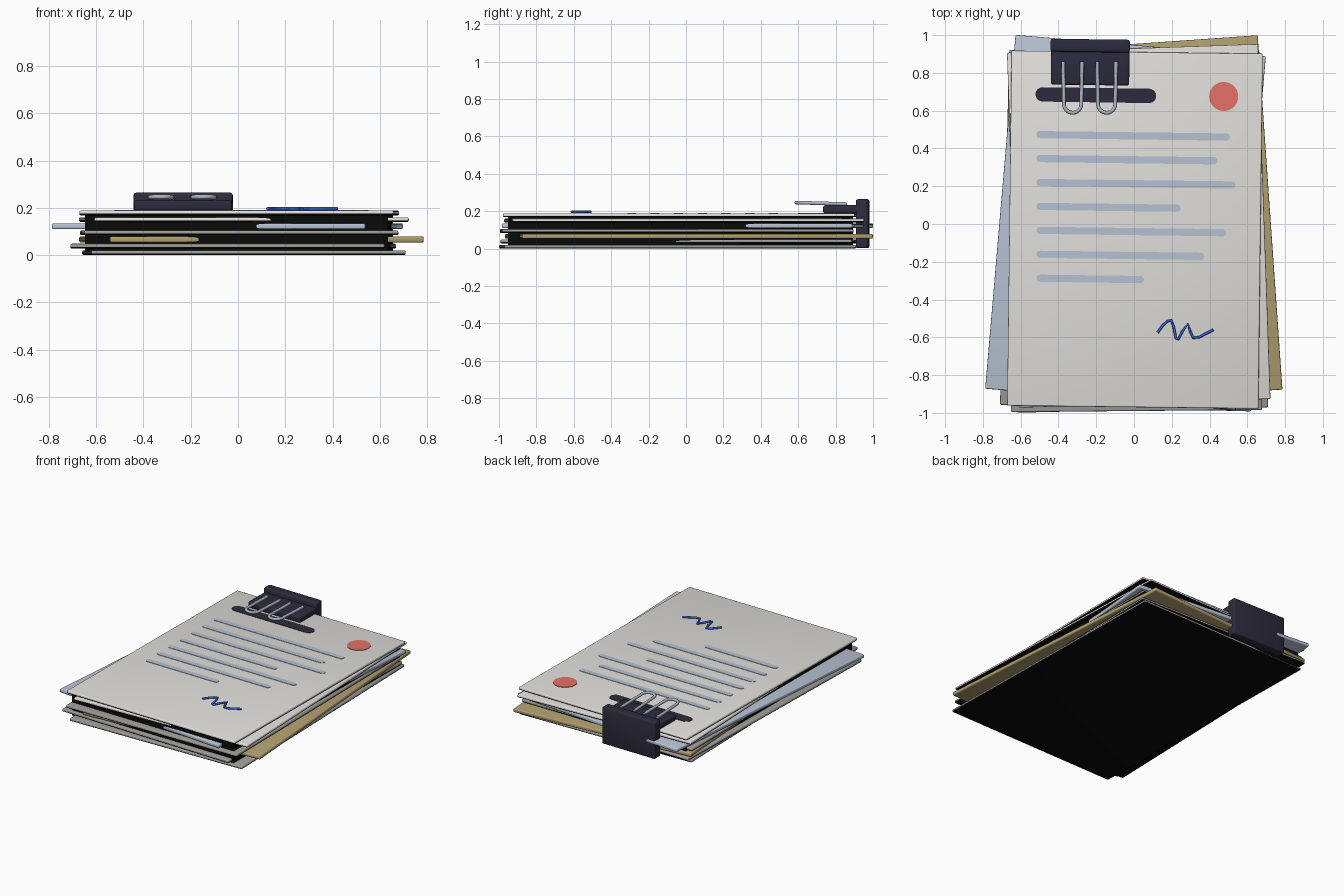
import bpy, bmesh, math
from mathutils import Matrix

cube = bpy.data.objects.get("Cube")
if cube:
    bpy.data.objects.remove(cube, do_unlink=True)


def material(name, rgb):
    m = bpy.data.materials.new(name)
    m.use_nodes = True
    color = (*rgb, 1)
    m.diffuse_color = color
    m.node_tree.nodes["Principled BSDF"].inputs["Base Color"].default_value = color
    return m


PAPER = material("warm white paper", (0.75, 0.74, 0.71))
GREY = material("grey paper", (0.34, 0.335, 0.31))
BLUE = material("pale blue", (0.47, 0.54, 0.65))
MANILA = material("manila", (0.44, 0.35, 0.16))
DARK = material("dark navy", (0.026, 0.024, 0.045))
METAL = material("wire steel", (0.41, 0.47, 0.54))
RED = material("seal red", (0.77, 0.17, 0.136))
INK = material("ink blue", (0.035, 0.12, 0.65))
BLACK = material("backing black", (0.003, 0.003, 0.003))

SHEET_W, SHEET_L, SHEET_T = 1.33, 1.88, 0.02
PAGE_TOP = 0.188
TILT = math.radians(-0.7)


def finish(bm, name, mat):
    bmesh.ops.recalc_face_normals(bm, faces=bm.faces)
    mesh = bpy.data.meshes.new(name)
    bm.to_mesh(mesh)
    bm.free()
    mesh.materials.append(mat)
    obj = bpy.data.objects.new(name, mesh)
    bpy.context.collection.objects.link(obj)
    return obj


def smooth(obj):
    bpy.ops.object.select_all(action='DESELECT')
    bpy.context.view_layer.objects.active = obj
    obj.select_set(True)
    bpy.ops.object.shade_smooth_by_angle(angle=math.radians(40))


def box(name, center, size, mat, bevel=0.0, turn=0.0):
    bm = bmesh.new()
    bmesh.ops.create_cube(bm, size=1, matrix=Matrix.Diagonal((*size, 1)))
    if bevel:
        bmesh.ops.bevel(bm, geom=bm.edges[:], offset=bevel, segments=3,
                        profile=0.5, affect='EDGES')
    obj = finish(bm, name, mat)
    obj.location = center
    obj.rotation_euler.z = turn
    if bevel:
        smooth(obj)
    return obj


def plate(name, outline, mat):
    """Thin flat print lying on the top page, extruded from a 2D outline."""
    bm = bmesh.new()
    face = bm.faces.new([bm.verts.new((x, y, PAGE_TOP - 0.002)) for x, y in outline])
    grown = bmesh.ops.extrude_face_region(bm, geom=[face])["geom"]
    verts = [g for g in grown if isinstance(g, bmesh.types.BMVert)]
    bmesh.ops.translate(bm, verts=verts, vec=(0, 0, 0.005))
    return finish(bm, name, mat)


def arc(center, radius, start, end, steps):
    angles = [start + (end - start) * i / steps for i in range(steps + 1)]
    return [(center[0] + radius * math.cos(a), center[1] + radius * math.sin(a)) for a in angles]


def stripe(name, x0, x1, y, width, mat):
    """Round-ended printed bar, tilted with the top page."""
    r, q = width / 2, math.pi / 2
    end = (x1 - r, y + (x1 - x0) * math.tan(TILT))
    outline = arc((x0 + r, y), r, q + TILT, 3 * q + TILT, 8)
    outline += arc(end, r, -q + TILT, q + TILT, 8)
    return plate(name, outline, mat)


def wire(name, points, radius, mat):
    curve = bpy.data.curves.new(name, 'CURVE')
    curve.dimensions = '3D'
    curve.bevel_depth = radius
    curve.bevel_resolution = 3
    curve.use_fill_caps = True
    spline = curve.splines.new('POLY')
    spline.points.add(len(points) - 1)
    for sp, p in zip(spline.points, points):
        sp.co = (*p, 1)
    spline.use_smooth = True
    curve.materials.append(mat)
    obj = bpy.data.objects.new(name, curve)
    bpy.context.collection.objects.link(obj)
    return obj


# Fanned stack of sheets, bottom to top: name, x, y, turn in degrees, colour
stack = [
    ("bottom_sheet", 0.025, -0.045, 1.2, GREY),
    ("second_sheet", -0.02, -0.035, -1.5, GREY),
    ("manila_folder", 0.057, 0.015, 4.0, MANILA),
    ("middle_sheet", 0.005, -0.05, 0.5, GREY),
    ("blue_sheet", -0.045, 0.008, -4.9, BLUE),
    ("upper_sheet", 0.025, -0.01, 2.0, PAPER),
    ("top_sheet", 0.005, -0.03, -0.7, PAPER),
]
pitch = (PAGE_TOP - SHEET_T) / (len(stack) - 1)
for i, (name, x, y, turn, mat) in enumerate(stack):
    colored = mat in (MANILA, BLUE)
    sheet = box(name, (x, y, SHEET_T / 2 + i * pitch),
                (SHEET_W, SHEET_L, 0.025 if colored else SHEET_T),
                mat, 0.007, math.radians(turn))
    if not colored:
        # Black undersides, including the lower rounded edge
        sheet.data.materials.append(BLACK)
        for p in sheet.data.polygons:
            if p.normal.z < -0.1:
                p.material_index = 1

# Dark core filling the gaps between the sheets
box("stack_core", (0.005, -0.03, PAGE_TOP / 2), (1.28, 1.83, PAGE_TOP - 0.02), BLACK, 0, TILT)

# Printed heading and text lines
stripe("heading_bar", -0.522, 0.118, 0.686, 0.076, DARK)
for i, end in enumerate((0.508, 0.443, 0.538, 0.248, 0.488, 0.373, 0.053)):
    stripe("text_line_%d" % (i + 1), -0.517, end, 0.473 - i * 0.1267, 0.038, BLUE)

# Round red seal
plate("seal", arc((0.475, 0.675), 0.077, 0, 2 * math.pi, 40)[:-1], RED)

# Handwritten signature
ink = [(0.125, -0.575), (0.15, -0.54), (0.175, -0.515), (0.197, -0.51), (0.21, -0.545),
       (0.222, -0.605), (0.235, -0.61), (0.255, -0.57), (0.285, -0.53), (0.298, -0.57),
       (0.313, -0.602), (0.345, -0.6), (0.38, -0.58), (0.42, -0.56)]
wire("signature", [(x, y, PAGE_TOP + 0.008) for x, y in ink], 0.007, INK)

# Binder clip: spine behind the stack and jaw on top of it
clip_x = -0.232
box("clip_spine", (clip_x, 0.944, 0.133), (0.42, 0.068, 0.262), DARK, 0.012, TILT)
box("clip_jaw", (clip_x, 0.833, 0.21), (0.415, 0.195, 0.045), DARK, 0.012, TILT)

# Two wire loops lying on the jaw
for name, x in (("left_clip_loop", -0.145), ("right_clip_loop", -0.325)):
    bend = arc((x, 0.635), 0.046, math.pi, 2 * math.pi, 12)
    path = [(x - 0.05, 0.86)] + bend + [(x + 0.05, 0.86)]
    wire(name, [(px, py, 0.238 + (0.86 - py) * 0.03) for px, py in path], 0.01, METAL)
